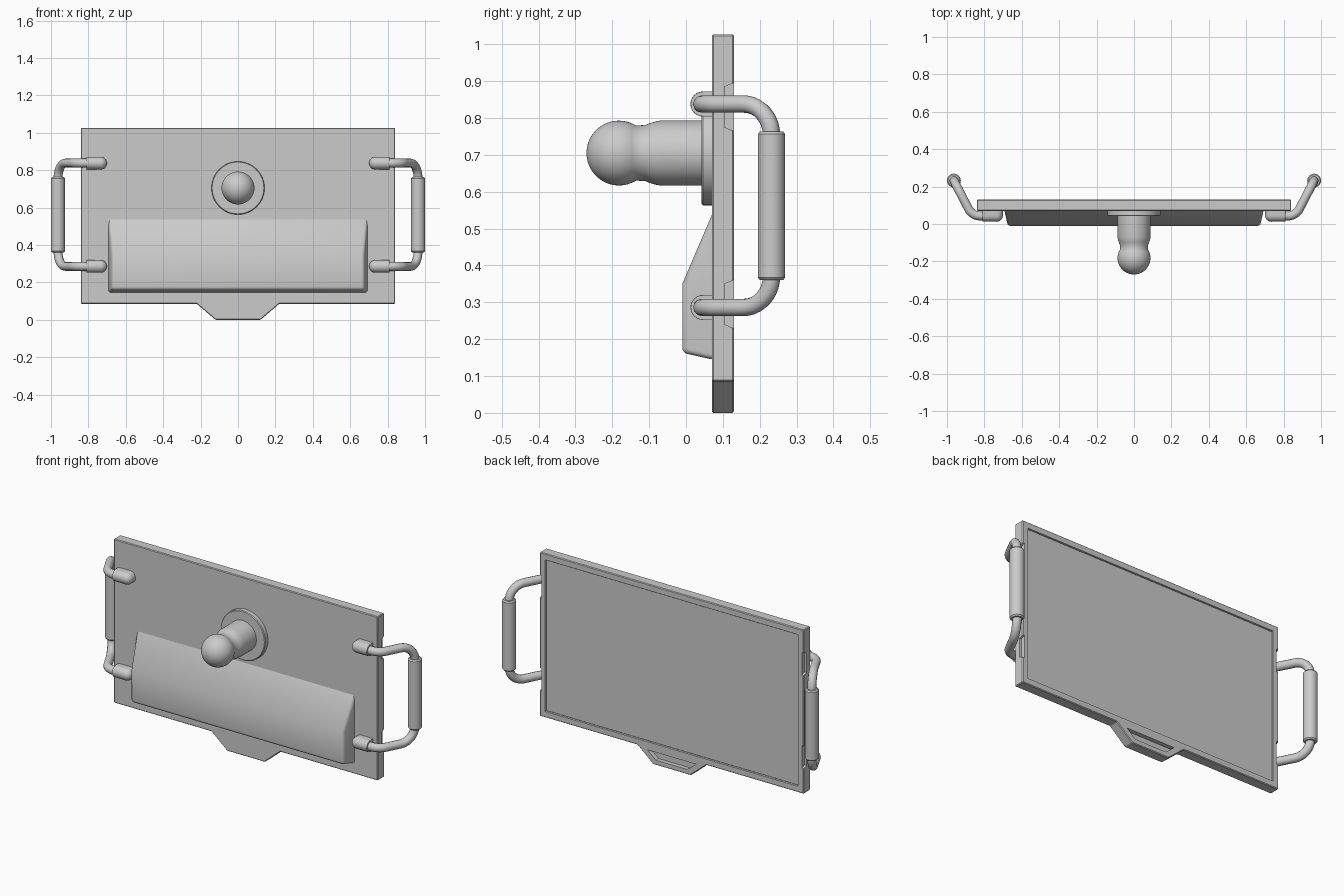
import bpy, bmesh, math
from mathutils import Vector, Matrix

cube = bpy.data.objects.get("Cube")
if cube:
    bpy.data.objects.remove(cube, do_unlink=True)

grey = bpy.data.materials.new("plain grey")
grey.use_nodes = True
grey.diffuse_color = (0.6, 0.6, 0.6, 1)
grey.node_tree.nodes["Principled BSDF"].inputs["Base Color"].default_value = (0.6, 0.6, 0.6, 1)


def add_object(name, bm):
    bmesh.ops.recalc_face_normals(bm, faces=bm.faces)
    mesh = bpy.data.meshes.new(name)
    bm.to_mesh(mesh)
    bm.free()
    mesh.materials.append(grey)
    obj = bpy.data.objects.new(name, mesh)
    bpy.context.collection.objects.link(obj)
    return obj


def select(obj):
    bpy.ops.object.select_all(action='DESELECT')
    obj.select_set(True)
    bpy.context.view_layer.objects.active = obj


def smooth(obj, angle=35):
    select(obj)
    bpy.ops.object.shade_smooth_by_angle(angle=math.radians(angle))


def apply_modifier(obj, kind, **settings):
    mod = obj.modifiers.new(kind.title(), kind)
    for key, value in settings.items():
        setattr(mod, key, value)
    select(obj)
    bpy.ops.object.modifier_apply(modifier=mod.name)


def prism(name, outline, axis, start, end):
    """Extrude an outline along x (outline in y, z) or y (outline in x, z)."""
    bm = bmesh.new()
    verts = [bm.verts.new((start, a, b) if axis == 'X' else (a, start, b)) for a, b in outline]
    face = bm.faces.new(verts)
    new = bmesh.ops.extrude_face_region(bm, geom=[face])["geom"]
    step = Vector((end - start, 0, 0) if axis == 'X' else (0, end - start, 0))
    bmesh.ops.translate(bm, vec=step, verts=[g for g in new if isinstance(g, bmesh.types.BMVert)])
    return add_object(name, bm)


def carve(target, cutter):
    cutter.hide_render = True
    apply_modifier(target, 'BOOLEAN', object=cutter, operation='DIFFERENCE', solver='EXACT')
    bpy.data.objects.remove(cutter, do_unlink=True)


def rect(x, low, high):
    return [(-x, low), (x, low), (x, high), (-x, high)]


def lathe(name, profile, matrix, segments=48):
    """Spin (radius, height) points round z, then place with a matrix."""
    bm = bmesh.new()
    verts = [bm.verts.new((r, 0, h)) for r, h in profile]
    edges = [bm.edges.new(pair) for pair in zip(verts, verts[1:])]
    bmesh.ops.spin(bm, geom=verts + edges, cent=(0, 0, 0), axis=(0, 0, 1),
                   angle=math.tau, steps=segments)
    bmesh.ops.remove_doubles(bm, verts=bm.verts, dist=1e-5)
    bm.transform(matrix)
    obj = add_object(name, bm)
    smooth(obj)
    return obj


# Display panel with its lower tab
W, LOW, HIGH, FRONT, BACK = 0.84, 0.085, 1.027, 0.07, 0.13
panel = prism("panel", [(-W, LOW), (-0.22, LOW), (-0.12, 0), (0.12, 0), (0.22, LOW),
                        (W, LOW), (W, HIGH), (-W, HIGH)], 'Y', FRONT, BACK)
apply_modifier(panel, 'BEVEL', width=0.004, segments=1)
carve(panel, prism("screen_cutter", rect(W - 0.035, LOW + 0.035, HIGH - 0.035), 'Y', 0.118, 0.2))
carve(panel, prism("tab_cutter", [(-0.155, 0.073), (-0.1, 0.028), (0.1, 0.028), (0.155, 0.073)],
                   'Y', 0.105, 0.2))
for side in (-1, 1):
    for z in (0.295, 0.83):
        notch = [(0.105, z - 0.055), (0.14, z - 0.07), (0.14, z + 0.07), (0.105, z + 0.055)]
        carve(panel, prism("notch_cutter", notch, 'X', side * (W - 0.012), side * 0.9))

# Screen sheet, separated from the frame by a thin groove
prism("screen", rect(W - 0.039, LOW + 0.039, HIGH - 0.039), 'Y', 0.11, 0.124)

# Wedge housing on the front, narrowing away from the panel
housing = prism("housing", [(0.08, 0.56), (-0.01, 0.35), (-0.01, 0.163), (0.08, 0.143)],
                'X', -0.695, 0.695)
for v in housing.data.vertices:
    if v.co.y < 0:
        v.co.x *= 0.97
apply_modifier(housing, 'BEVEL', width=0.014, segments=4)
smooth(housing)

# Ball mount: flange, stem, neck and ball
to_front = Matrix.Translation((0, FRONT, 0.705)) @ Matrix.Rotation(math.pi / 2, 4, 'X')
lathe("mount_flange", [(0, -0.01), (0.142, -0.01), (0.142, 0.024), (0.138, 0.028), (0, 0.028)],
      to_front, 64)
R = 0.088
ball = [(R * math.sin(t), 0.252 + R * math.cos(t))
        for t in (math.radians(130 - 130 * i / 16) for i in range(17))]
ball[-1] = (0, 0.34)
neck = [(R, 0.01), (R, 0.14), (0.086, 0.152), (0.081, 0.168), (0.076, 0.181)]
lathe("ball_mount", neck + [p for p in ball if p[1] > 0.2], to_front)


def rounded_path(points, reach, steps=10):
    """Round each inner corner of a path, starting the bend at its reach."""
    path = [points[0]]
    for before, corner, after, d in zip(points, points[1:], points[2:], reach):
        a = corner + (before - corner).normalized() * d
        b = corner + (after - corner).normalized() * d
        p, q = a.lerp(corner, 0.55), b.lerp(corner, 0.55)
        for i in range(steps + 1):
            t = i / steps
            s = 1 - t
            path.append(a * s**3 + p * 3 * s * s * t + q * 3 * s * t * t + b * t**3)
    return path + [points[-1]]


# Side handles
TOP, BOTTOM = 0.838, 0.286
for side, label in ((1, "left"), (-1, "right")):
    # Bent rod
    stations = [(0.77, 0.043), (0.865, 0.043), (0.963, 0.232)]
    points = [Vector((side * x, y, TOP)) for x, y in stations]
    points += [Vector((side * x, y, BOTTOM)) for x, y in reversed(stations)]
    path = rounded_path(points, (0.04, 0.085, 0.085, 0.04))
    curve = bpy.data.curves.new(label + "_handle_rod", 'CURVE')
    curve.dimensions = '3D'
    curve.bevel_depth = 0.0235
    curve.bevel_resolution = 4
    curve.use_fill_caps = True
    spline = curve.splines.new('POLY')
    spline.points.add(len(path) - 1)
    for point, co in zip(spline.points, path):
        point.co = (*co, 1)
    curve.materials.append(grey)
    rod = bpy.data.objects.new(label + "_handle_rod", curve)
    bpy.context.collection.objects.link(rod)
    select(rod)
    bpy.ops.object.convert(target='MESH')
    smooth(bpy.context.object)

    # Grip sleeve
    lathe(label + "_handle_grip",
          [(0, -0.202), (0.031, -0.202), (0.037, -0.195), (0.037, 0.195), (0.031, 0.202), (0, 0.202)],
          Matrix.Translation((side * 0.963, 0.232, (TOP + BOTTOM) / 2)), 32)

    # Domed bosses joining the rod to the panel
    for z, place in ((TOP, "upper"), (BOTTOM, "lower")):
        bm = bmesh.new()
        bmesh.ops.create_uvsphere(bm, u_segments=24, v_segments=16, radius=0.034,
                                  matrix=Matrix.Rotation(math.pi / 2, 4, 'Y'))
        for v in bm.verts:
            if v.co.x > 1e-4:
                v.co.x = 0.075
            if v.co.y > 1e-4:
                if abs(v.co.z) > 1e-4:
                    v.co.z = math.copysign(math.hypot(v.co.y, v.co.z), v.co.z)
                v.co.y = 0.035
            v.co.x = side * (v.co.x + 0.735)
        bmesh.ops.translate(bm, vec=(0, 0.046, z), verts=bm.verts)
        smooth(add_object(f"{label}_{place}_boss", bm))
